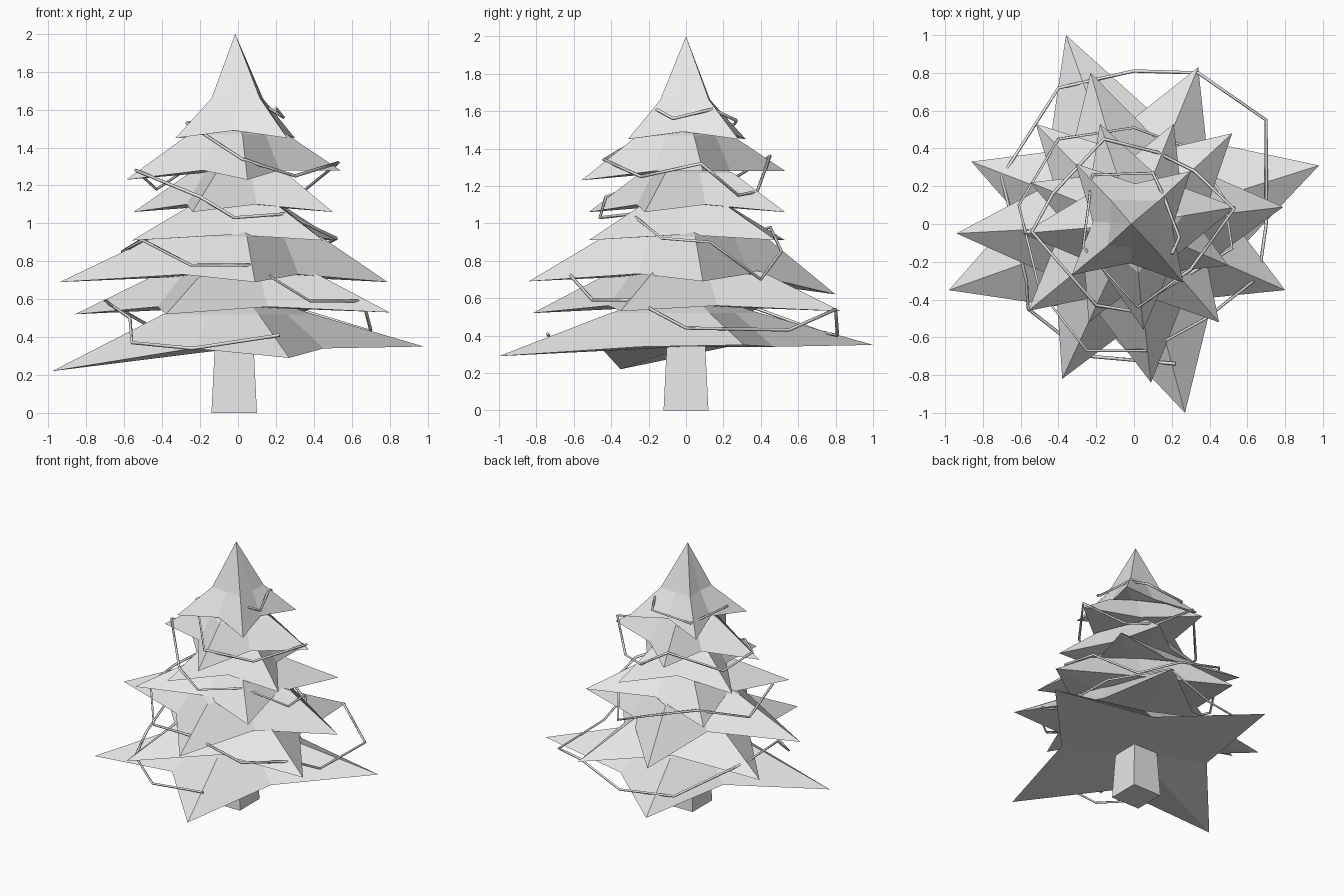
import bpy
import bmesh
from math import atan2, cos, sin, pi, hypot
from mathutils import Vector

cube = bpy.data.objects.get("Cube")
if cube:
    bpy.data.objects.remove(cube, do_unlink=True)

grey = bpy.data.materials.new("light_grey")
grey.use_nodes = True
colour = (0.8, 0.8, 0.8, 1)
grey.diffuse_color = colour
grey.node_tree.nodes["Principled BSDF"].inputs["Base Color"].default_value = colour


def add_object(name, bm):
    """Turn a bmesh into a flat shaded grey object."""
    bmesh.ops.recalc_face_normals(bm, faces=bm.faces)
    mesh = bpy.data.meshes.new(name)
    bm.to_mesh(mesh)
    bm.free()
    mesh.materials.append(grey)
    obj = bpy.data.objects.new(name, mesh)
    bpy.context.collection.objects.link(obj)
    return obj


def add_tier(name, tips, notch_z, shoulder_r, shoulder_z, apex_z):
    """Four-pointed star skirt: rim, shoulder ring, apex and underside."""
    bm = bmesh.new()
    rim, shoulder = [], []
    for tip, following in zip(tips, tips[1:] + tips[:1]):
        angle = atan2(tip[1], tip[0])
        turn = (atan2(following[1], following[0]) - angle) % (2 * pi)
        middle = angle + turn / 2
        reach = (hypot(*tip[:2]) + hypot(*following[:2])) / 4
        rim.append(bm.verts.new(tip))
        rim.append(bm.verts.new((reach * cos(middle), reach * sin(middle), notch_z)))
        for a, r in ((angle, shoulder_r), (middle, shoulder_r * 0.7)):
            shoulder.append(bm.verts.new((r * cos(a), r * sin(a), shoulder_z)))
    apex = bm.verts.new((-0.015, 0, apex_z))
    base = bm.verts.new((-0.015, 0, notch_z))
    for i in range(len(rim)):
        j = (i + 1) % len(rim)
        bm.faces.new((rim[i], rim[j], shoulder[j], shoulder[i]))
        bm.faces.new((shoulder[i], shoulder[j], apex))
        bm.faces.new((rim[j], rim[i], base))
    return add_object(name, bm)


# Foliage, from the ground up
add_tier("foliage_tier_bottom",
         [(.98, .31, .35), (-.36, 1, .35), (-.98, -.35, .22), (.27, -1, .29)],
         .34, .42, .52, .65)
add_tier("foliage_tier_second",
         [(.34, .83, .53), (-.86, .33, .52), (-.38, -.82, .52), (.8, -.35, .53)],
         .56, .44, .74, .85)
add_tier("foliage_tier_third",
         [(.79, .09, .69), (-.23, .8, .62), (-.94, -.05, .69), (.09, -.84, .69)],
         .73, .44, .93, 1.05)
add_tier("foliage_tier_fourth",
         [(.52, .48, .91), (-.52, .53, .91), (-.56, -.46, .91), (.45, -.52, .91)],
         .94, .31, 1.1, 1.2)
add_tier("foliage_tier_fifth",
         [(.21, .53, 1.06), (-.55, .22, 1.06), (-.24, -.52, 1.06), (.5, -.22, 1.06)],
         1.1, .27, 1.27, 1.37)
add_tier("foliage_tier_sixth",
         [(.54, .09, 1.28), (-.18, .53, 1.28), (-.59, -.05, 1.23), (.05, -.56, 1.23)],
         1.28, .26, 1.47, 1.57)
add_tier("foliage_tier_top",
         [(.3, .28, 1.45), (-.31, .32, 1.45), (-.33, -.27, 1.45), (.26, -.31, 1.45)],
         1.49, .18, 1.66, 2)

# Trunk, slightly narrower at the top
bm = bmesh.new()
bmesh.ops.create_cube(bm, size=1)
for v in bm.verts:
    half = .1 if v.co.z > 0 else .12
    v.co = Vector((half * (1 if v.co.x > 0 else -1) - .02,
                   half * (1 if v.co.y > 0 else -1),
                   .4 if v.co.z > 0 else 0))
add_object("trunk", bm)

# Garland winding down the tree
path = [
    (.2, -.16, 1.61), (.24, -.07, 1.56), (.16, .14, 1.61), (.1, .27, 1.55),
    (-.22, .26, 1.53), (-.27, -.12, 1.53), (.02, -.44, 1.34), (.3, -.24, 1.25),
    (.53, .08, 1.32), (.32, .28, 1.15), (.12, .38, 1.17), (-.16, .45, 1.36),
    (-.43, .16, 1.18), (-.54, -.04, 1.28), (-.2, -.43, 1.14), (-.02, -.46, 1.03),
    (.25, -.29, 1.05), (.52, -.13, .92), (.48, .13, .9), (.3, .4, .7),
    (0, .51, .85), (-.4, .45, .98), (-.61, .1, .85), (-.5, -.35, .91),
    (-.25, -.67, .78), (.07, -.67, .78), (.38, -.5, .59), (.66, -.28, .59),
    (.7, 0, .44), (.7, .55, .43), (.34, .8, .54), (0, .81, .4), (-.4, .72, .42),
    (-.7, .25, .59), (-.57, -.3, .5), (-.56, -.45, .37), (-.24, -.7, .34),
    (.22, -.74, .41)]
curve = bpy.data.curves.new("garland", "CURVE")
curve.dimensions = "3D"
curve.bevel_depth = .009
curve.bevel_resolution = 0
curve.use_fill_caps = True
spline = curve.splines.new("POLY")
spline.points.add(len(path) - 1)
for point, co in zip(spline.points, path):
    point.co = (*co, 1)
curve.materials.append(grey)
garland = bpy.data.objects.new("garland", curve)
bpy.context.collection.objects.link(garland)
